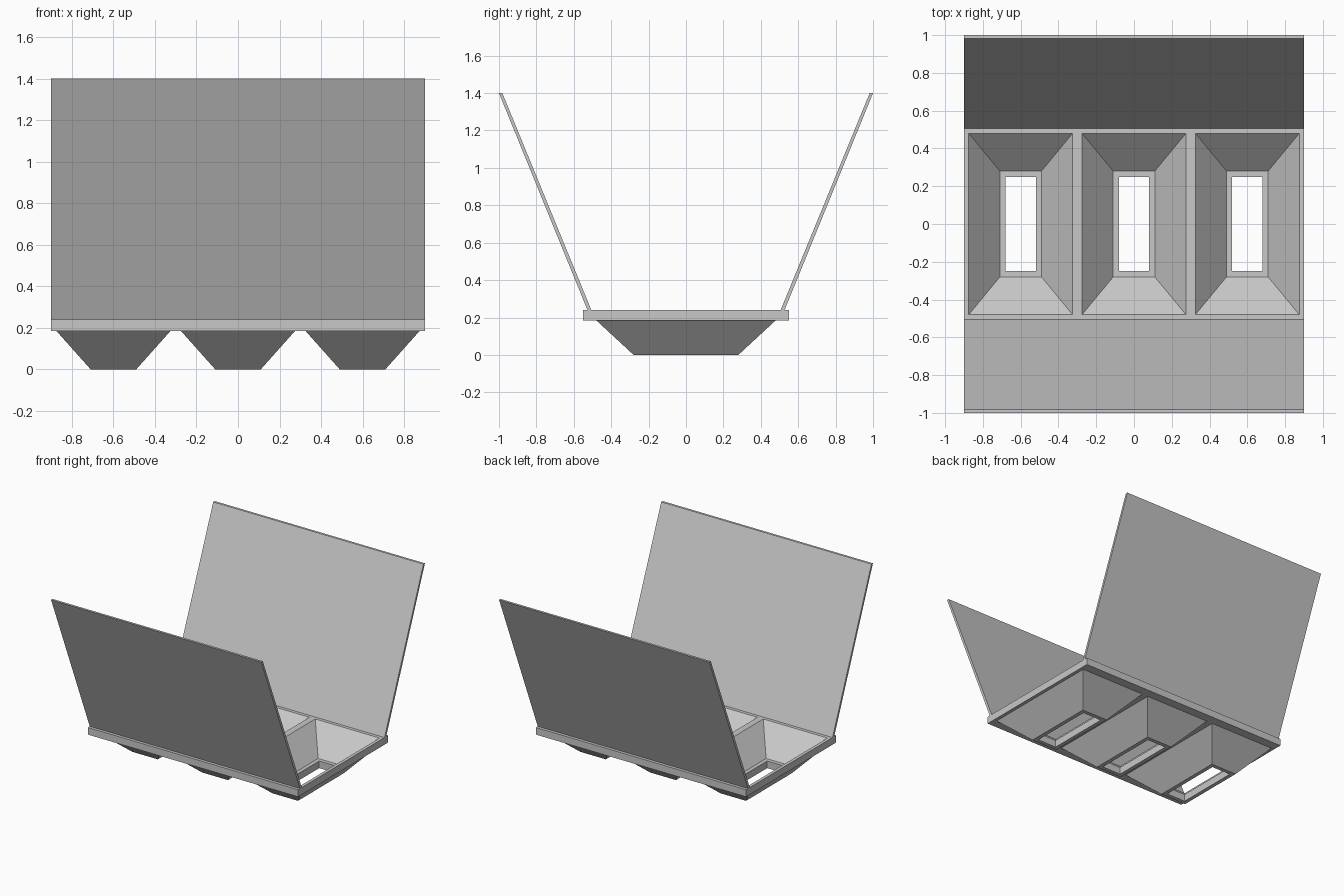
import bpy
import bmesh

cube = bpy.data.objects.get("Cube")
if cube:
    bpy.data.objects.remove(cube, do_unlink=True)

# Single grey material
grey = bpy.data.materials.new("light_grey")
grey.use_nodes = True
colour = (0.58, 0.58, 0.58, 1)
grey.diffuse_color = colour
grey.node_tree.nodes["Principled BSDF"].inputs["Base Color"].default_value = colour

FRAME_LOW, FRAME_TOP = 0.185, 0.24
HALF_X, HALF_Y = 0.9, 0.55
OPEN_X, OPEN_Y = 0.275, 0.48
FLOOR = FRAME_TOP - FRAME_LOW
CENTRES = (-0.6, 0, 0.6)


def finish(name, bm):
    bmesh.ops.recalc_face_normals(bm, faces=bm.faces)
    mesh = bpy.data.meshes.new(name)
    bm.to_mesh(mesh)
    bm.free()
    mesh.materials.append(grey)
    obj = bpy.data.objects.new(name, mesh)
    bpy.context.collection.objects.link(obj)
    return obj


def loft(bm, rings):
    """Join successive vertex rings with quads."""
    rows = [[bm.verts.new(p) for p in ring] for ring in rings]
    for a, b in zip(rows, rows[1:]):
        for i in range(len(a)):
            j = (i + 1) % len(a)
            bm.faces.new((a[i], a[j], b[j], b[i]))
    return rows


def rect(cx, hx, hy, z):
    return [(cx + sx * hx, sy * hy, z)
            for sx, sy in ((-1, -1), (1, -1), (1, 1), (-1, 1))]


def prism(name, profile, x0, x1):
    """Extrude a (y, z) profile along x."""
    bm = bmesh.new()
    rows = loft(bm, [[(x, y, z) for y, z in profile] for x in (x0, x1)])
    for row in rows:
        bm.faces.new(row)
    return finish(name, bm)


def bar(name, x0, x1, y0, y1):
    low, top = FRAME_LOW, FRAME_TOP
    return prism(name, [(y0, low), (y1, low), (y1, top), (y0, top)], x0, x1)


# Frame rails, front and back, with the tilted panels standing on them
for label, s in (("front", -1), ("back", 1)):
    bar(label + "_rail", -HALF_X, HALF_X, s * OPEN_Y, s * HALF_Y)
    panel = [(0.506, FRAME_TOP), (0.527, FRAME_TOP), (1, 1.4), (0.982, 1.4)]
    prism(label + "_panel", [(s * y, z) for y, z in panel], -HALF_X, HALF_X)

# Cross bars between the openings
edges = [-HALF_X] + [c + s * OPEN_X for c in CENTRES for s in (-1, 1)] + [HALF_X]
for i in range(0, len(edges), 2):
    bar(f"cross_bar_{i // 2 + 1}", edges[i], edges[i + 1], -OPEN_Y, OPEN_Y)

# Tapered hoppers with a slot through each floor
for i, c in enumerate(CENTRES):
    bm = bmesh.new()
    loft(bm, [
        rect(c, OPEN_X, OPEN_Y, FRAME_TOP),
        rect(c, 0.11, 0.28, FLOOR),
        rect(c, 0.08, 0.25, FLOOR),
        rect(c, 0.08, 0.25, 0),
        rect(c, 0.11, 0.28, 0),
        rect(c, OPEN_X, OPEN_Y, FRAME_LOW),
    ])
    finish(f"hopper_{i + 1}", bm)
